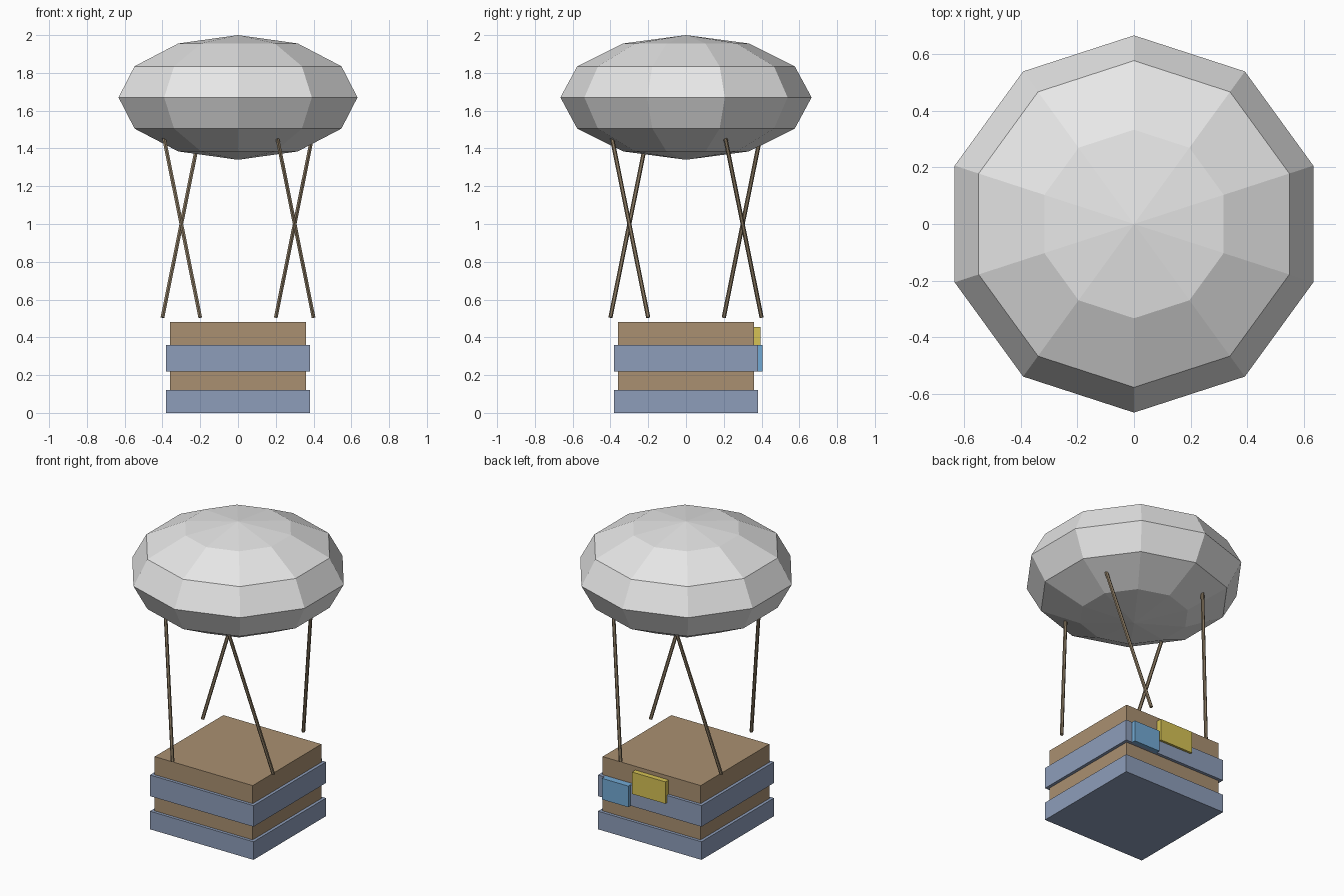
import bpy, bmesh
from math import sin, cos, pi, radians
from mathutils import Vector, Matrix

cube = bpy.data.objects.get("Cube")
if cube:
    bpy.data.objects.remove(cube, do_unlink=True)


def material(name, rgb):
    mat = bpy.data.materials.new(name)
    mat.use_nodes = True
    mat.diffuse_color = (*rgb, 1)
    mat.node_tree.nodes["Principled BSDF"].inputs["Base Color"].default_value = (*rgb, 1)
    return mat


GREY = material("pale grey", (0.8, 0.8, 0.8))
BROWN = material("wicker brown", (0.40, 0.28, 0.165))
SLATE = material("slate blue", (0.27, 0.34, 0.49))
ROPE = material("rope brown", (0.25, 0.19, 0.12))
YELLOW = material("mustard yellow", (0.67, 0.54, 0.09))
SKY = material("sky blue", (0.17, 0.40, 0.66))


def finish(name, bm, mat):
    bmesh.ops.recalc_face_normals(bm, faces=bm.faces)
    mesh = bpy.data.meshes.new(name)
    bm.to_mesh(mesh)
    bm.free()
    mesh.materials.append(mat)
    obj = bpy.data.objects.new(name, mesh)
    bpy.context.scene.collection.objects.link(obj)
    return obj


def box(name, low, high, mat):
    low, high = Vector(low), Vector(high)
    bm = bmesh.new()
    bmesh.ops.create_cube(bm, size=1)
    bmesh.ops.scale(bm, vec=high - low, verts=bm.verts)
    bmesh.ops.translate(bm, vec=(low + high) / 2, verts=bm.verts)
    return finish(name, bm, mat)


def rod(name, start, end, radius, mat):
    start, end = Vector(start), Vector(end)
    axis = end - start
    turn = Vector((0, 0, 1)).rotation_difference(axis).to_matrix().to_4x4()
    bm = bmesh.new()
    bmesh.ops.create_cone(bm, cap_ends=True, segments=6, radius1=radius, radius2=radius,
                          depth=axis.length,
                          matrix=Matrix.Translation((start + end) / 2) @ turn)
    return finish(name, bm, mat)


# Balloon: flattened ten-sided lathe with a corner facing the back
bm = bmesh.new()
arc = [bm.verts.new((0, 0.665 * sin(a), 1.67 + 0.33 * cos(a)))
       for a in (i * pi / 6 for i in range(7))]
edges = [bm.edges.new(pair) for pair in zip(arc, arc[1:])]
bmesh.ops.spin(bm, geom=arc + edges, cent=(0, 0, 0), axis=(0, 0, 1), angle=2 * pi, steps=10)
bmesh.ops.remove_doubles(bm, verts=bm.verts, dist=0.001)
finish("balloon", bm, GREY)

# Basket: alternating wide bands and recessed wicker layers
layers = [("lower_band", 0.38, 0, 0.12, SLATE),
          ("lower_wicker", 0.36, 0.12, 0.22, BROWN),
          ("upper_band", 0.38, 0.22, 0.36, SLATE),
          ("upper_wicker", 0.36, 0.36, 0.48, BROWN)]
for name, half, bottom, top, mat in layers:
    box(name, (-half, -half, bottom), (half, half, top), mat)

# Tags on the back of the basket
box("yellow_tag", (-0.125, 0.355, 0.31), (0.12, 0.395, 0.455), YELLOW)
box("blue_tag", (0.14, 0.365, 0.22), (0.333, 0.405, 0.36), SKY)

# Ropes: four leaning rods, repeated by quarter turns
for i, corner in enumerate(("front_right", "front_left", "back_left", "back_right")):
    quarter = Matrix.Rotation(radians(90 * i), 3, "Z")
    rod(corner + "_rope", quarter @ Vector((-0.2, -0.4, 0.505)),
        quarter @ Vector((-0.4, -0.2, 1.495)), 0.011, ROPE)
